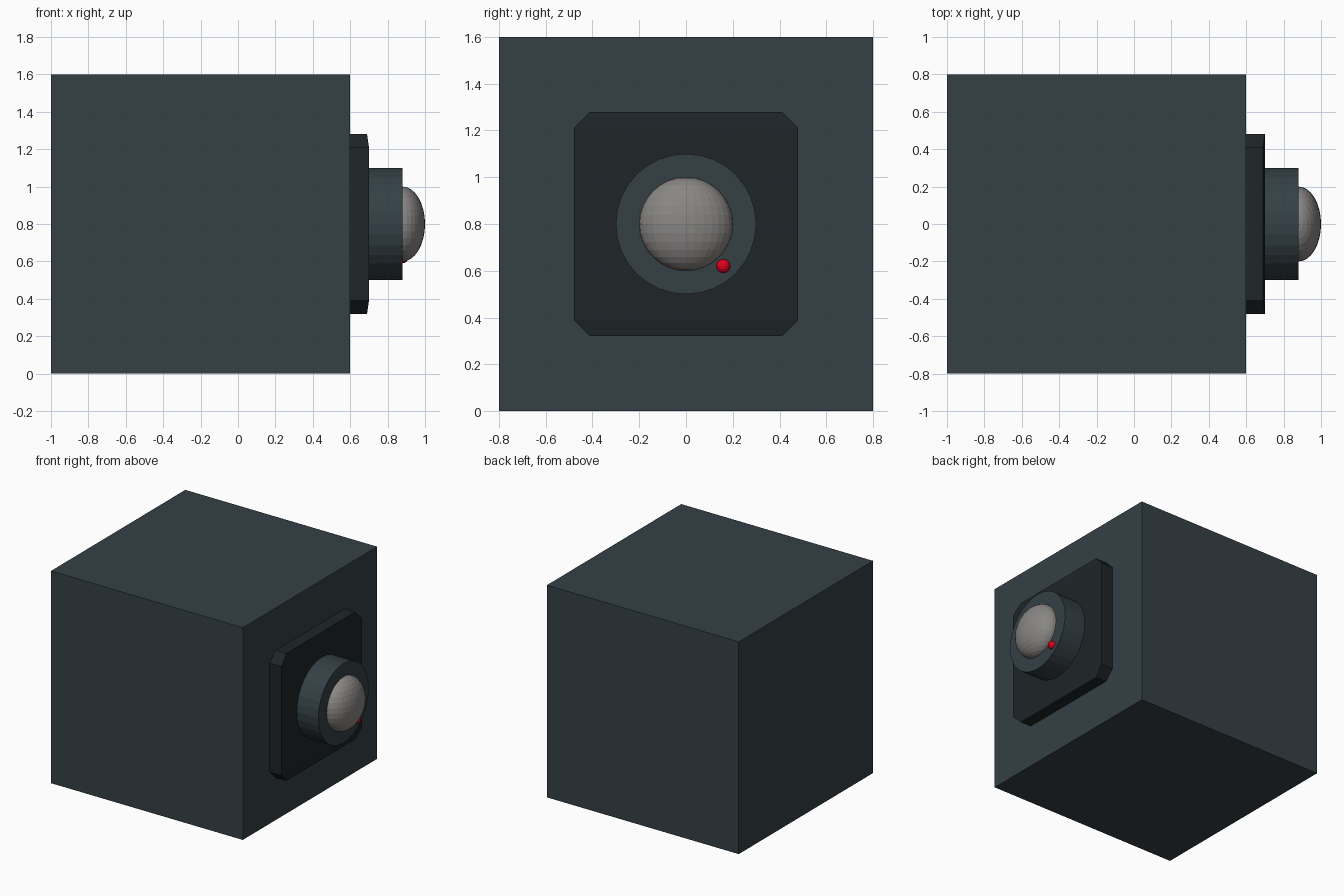
import bpy, bmesh
from math import pi

if "Cube" in bpy.data.objects:
    bpy.data.objects.remove(bpy.data.objects["Cube"])


def material(name, rgb):
    m = bpy.data.materials.new(name)
    m.diffuse_color = (*rgb, 1)
    m.use_nodes = True
    m.node_tree.nodes["Principled BSDF"].inputs["Base Color"].default_value = m.diffuse_color
    return m


slate = material("slate", (0.035, 0.052, 0.060))
dark = material("dark", (0.013, 0.018, 0.021))
grey = material("glass_grey", (0.25, 0.24, 0.23))
red = material("red", (0.75, 0.0, 0.012))


def finish(name, mat):
    ob = bpy.context.object
    ob.name = name
    ob.data.materials.append(mat)
    return ob


# Main cube housing
bpy.ops.mesh.primitive_cube_add(size=1.6, location=(-0.2, 0, 0.8))
finish("housing", slate)

# Mounting plate: clipped corners, top and bottom front strips lean back slightly
H, C, Z = 0.48, 0.41, 0.8
bm = bmesh.new()
outline = [(-C, -H), (C, -H), (H, -C), (H, C), (C, H), (-C, H), (-H, C), (-H, -C)]
back = [bm.verts.new((0.6, y, Z + z)) for y, z in outline]
front = [bm.verts.new((0.69 if abs(z) == H else 0.70, y, Z + z)) for y, z in outline]
bm.faces.new(back[::-1])
for i in range(8):
    j = (i + 1) % 8
    bm.faces.new((back[i], back[j], front[j], front[i]))
for ids in ((0, 1, 2, 7), (7, 2, 3, 6), (6, 3, 4, 5)):
    bm.faces.new([front[i] for i in ids])
bmesh.ops.recalc_face_normals(bm, faces=bm.faces)
mesh = bpy.data.meshes.new("mounting_plate")
bm.to_mesh(mesh)
bm.free()
mesh.materials.append(dark)
bpy.context.collection.objects.link(bpy.data.objects.new("mounting_plate", mesh))

# Lens barrel
bpy.ops.mesh.primitive_cylinder_add(vertices=32, radius=0.3, depth=0.2,
                                    location=(0.78, 0, Z), rotation=(0, pi / 2, 0))
finish("lens_barrel", slate)

# Flattened lens dome
bpy.ops.mesh.primitive_uv_sphere_add(segments=32, ring_count=16, radius=0.2,
                                     location=(0.88, 0, Z))
finish("lens_dome", grey).scale = (0.6, 1, 1)

# Indicator light
bpy.ops.mesh.primitive_uv_sphere_add(segments=16, ring_count=8, radius=0.03,
                                     location=(0.88, 0.16, 0.62))
finish("indicator_light", red)
